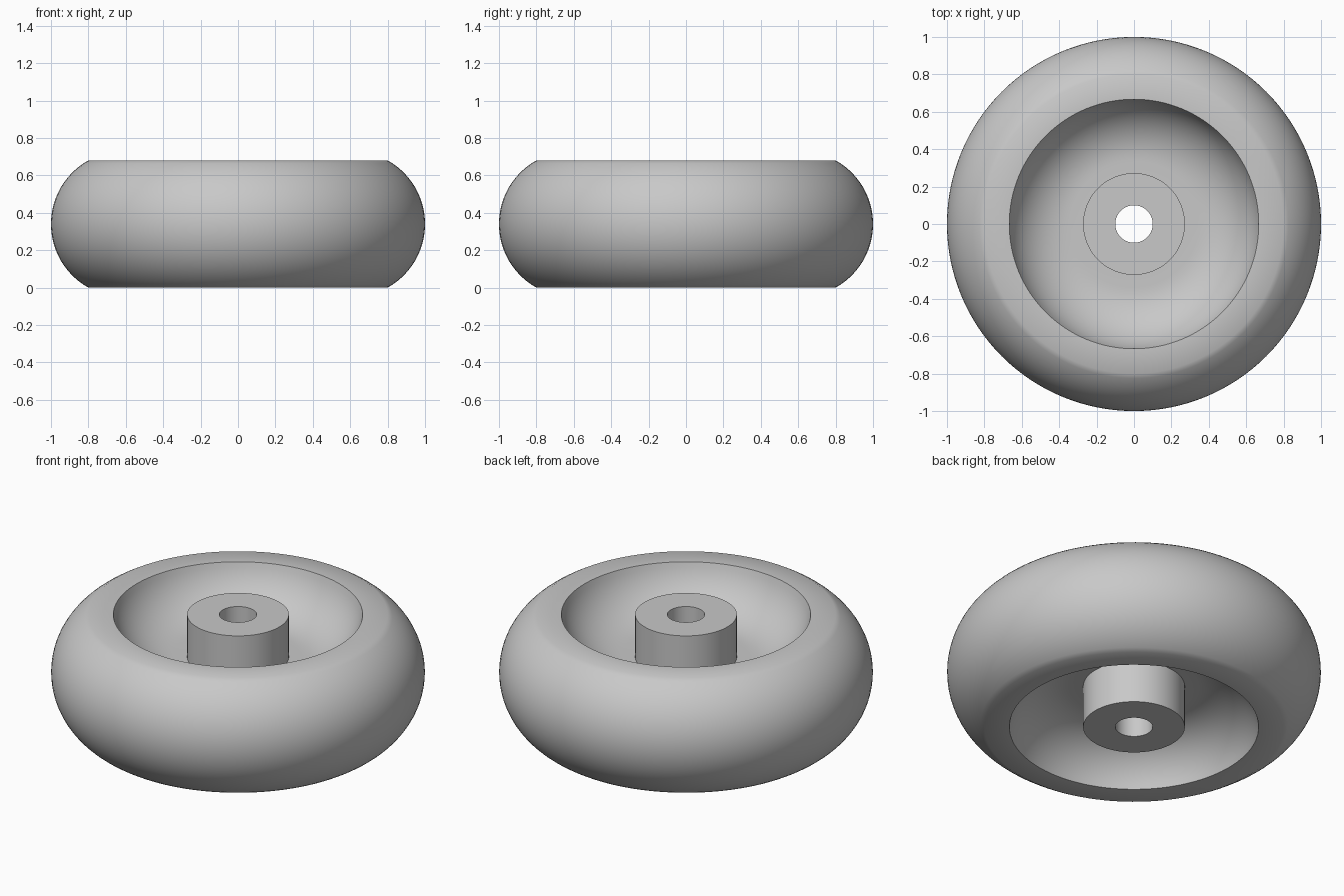
import bpy, bmesh, math
from mathutils import Vector

if "Cube" in bpy.data.objects:
    bpy.data.objects.remove(bpy.data.objects["Cube"])

HEIGHT = 0.68
MID = HEIGHT / 2
SEGMENTS = 128


def arc(cx, cz, r, a0, a1, n):
    """Points on a circular arc, angles in degrees."""
    pts = []
    for i in range(n + 1):
        a = math.radians(a0 + (a1 - a0) * i / n)
        pts.append((cx + r * math.cos(a), cz + r * math.sin(a)))
    return pts


# Upper half of the cross-section (radius, height above mid-plane)
tread_angle = math.degrees(math.asin(MID / 0.389))
tread = arc(0.611, 0, 0.389, 0, tread_angle, 14)

# Dished recess: steep at the rim, flat next to the hub
depth, sweep = 0.25, 75
bowl_r = depth / (1 - math.cos(math.radians(sweep)))
bowl_x = 0.667 - bowl_r * math.sin(math.radians(sweep))
bowl = arc(bowl_x, MID - depth + bowl_r, bowl_r, -90 + sweep, -90, 14)

# Hub wall, hub face and axle bore
hub = [(0.272, MID - depth), (0.272, MID), (0.10, MID)]

upper = tread + bowl + hub
lower = [(r, -z) for r, z in reversed(upper[1:])]
profile = upper + lower

# Revolve the closed cross-section into the wheel
bm = bmesh.new()
verts = [bm.verts.new((r, 0, z + MID)) for r, z in profile]
edges = [bm.edges.new((v, verts[(i + 1) % len(verts)])) for i, v in enumerate(verts)]
bmesh.ops.spin(bm, geom=verts + edges, cent=Vector((0, 0, 0)), axis=Vector((0, 0, 1)),
               angle=math.tau, steps=SEGMENTS, use_duplicate=False)
bmesh.ops.remove_doubles(bm, verts=bm.verts[:], dist=1e-4)
bmesh.ops.recalc_face_normals(bm, faces=bm.faces[:])
mesh = bpy.data.meshes.new("wheel")
bm.to_mesh(mesh)
bm.free()

wheel = bpy.data.objects.new("wheel", mesh)
bpy.context.collection.objects.link(wheel)

# Single plain grey
grey = bpy.data.materials.new("grey")
grey.diffuse_color = (0.58, 0.58, 0.58, 1)
grey.use_nodes = True
grey.node_tree.nodes["Principled BSDF"].inputs["Base Color"].default_value = grey.diffuse_color
mesh.materials.append(grey)

bpy.context.view_layer.objects.active = wheel
wheel.select_set(True)
bpy.ops.object.shade_smooth_by_angle(angle=math.radians(35))
